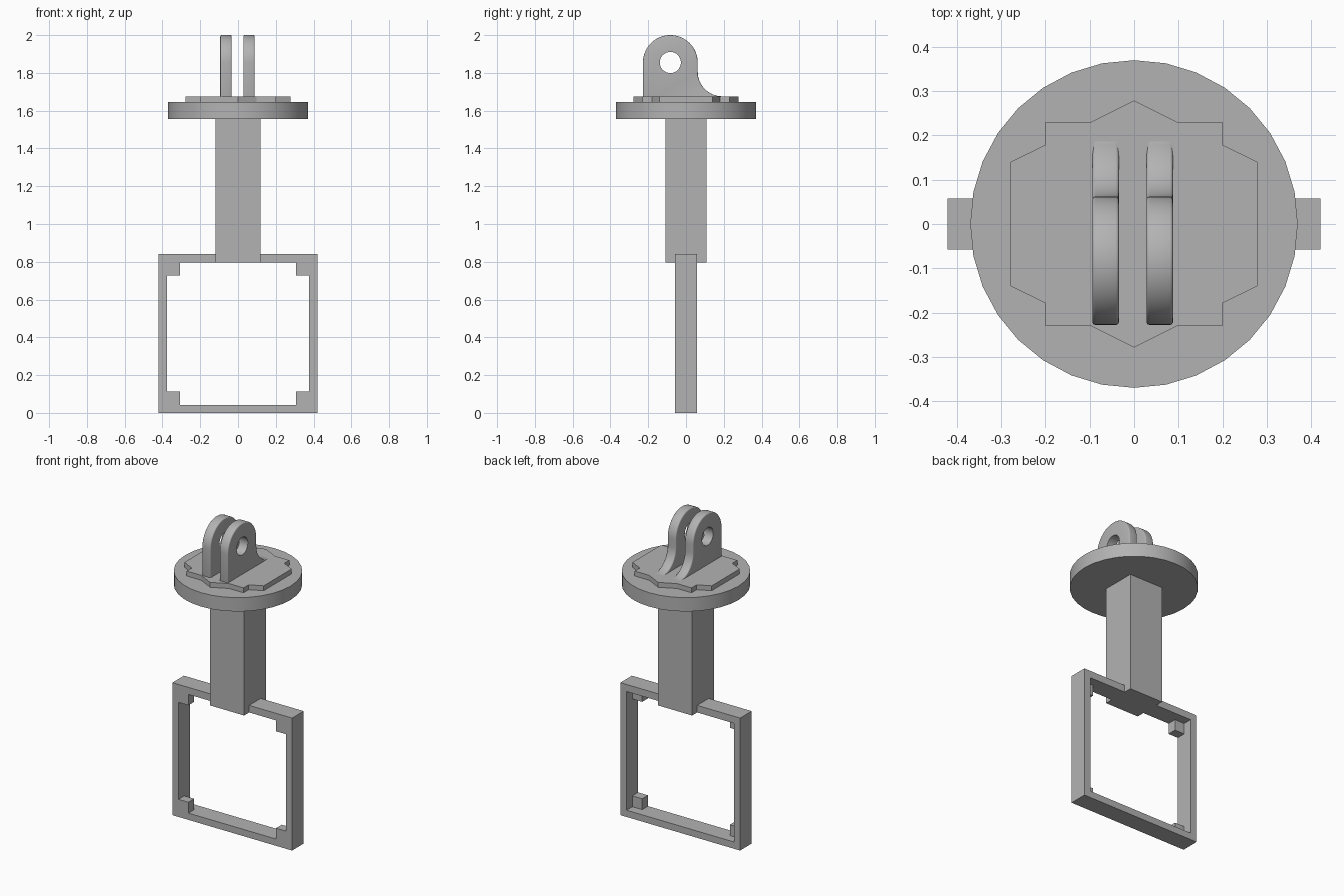
import bpy, bmesh, math
from mathutils import Vector

if "Cube" in bpy.data.objects:
    bpy.data.objects.remove(bpy.data.objects["Cube"])

grey = bpy.data.materials.new("plain grey")
grey.diffuse_color = (0.45, 0.45, 0.45, 1)
grey.use_nodes = True
grey.node_tree.nodes["Principled BSDF"].inputs["Base Color"].default_value = grey.diffuse_color


def prism(name, points, axis, lo, hi):
    """Extrude a 2D outline along z (outline in x, y), y (x, z) or x (y, z)."""
    place = {"z": lambda a, b, c: (a, b, c),
             "y": lambda a, b, c: (a, c, b),
             "x": lambda a, b, c: (c, a, b)}[axis]
    bm = bmesh.new()
    face = bm.faces.new([bm.verts.new(place(a, b, lo)) for a, b in points])
    side = bmesh.ops.extrude_face_region(bm, geom=[face])["geom"]
    moved = [v for v in side if isinstance(v, bmesh.types.BMVert)]
    bmesh.ops.translate(bm, verts=moved, vec=Vector(place(0, 0, hi - lo)))
    bmesh.ops.recalc_face_normals(bm, faces=bm.faces)
    mesh = bpy.data.meshes.new(name)
    bm.to_mesh(mesh)
    bm.free()
    mesh.materials.append(grey)
    obj = bpy.data.objects.new(name, mesh)
    bpy.context.collection.objects.link(obj)
    return obj


def activate(obj):
    bpy.ops.object.select_all(action="DESELECT")
    obj.select_set(True)
    bpy.context.view_layer.objects.active = obj


def cut(obj, cutter):
    mod = obj.modifiers.new("cut", "BOOLEAN")
    mod.operation, mod.solver, mod.object = "DIFFERENCE", "EXACT", cutter
    activate(obj)
    bpy.ops.object.modifier_apply(modifier=mod.name)
    bpy.data.objects.remove(cutter)


def rect(x, y0, y1):
    return [(-x, y0), (x, y0), (x, y1), (-x, y1)]


def arc(cx, cy, r, start, end, n):
    return [(cx + r * math.cos(math.radians(start + (end - start) * i / n)),
             cy + r * math.sin(math.radians(start + (end - start) * i / n)))
            for i in range(n + 1)]


# Square frame: open at the back, with corner blocks left in the front half
frame = prism("square_frame", rect(0.421, 0, 0.842), "y", -0.058, 0.058)
mid, a, b = 0.42, 0.377, 0.308
quarter = [(a, b), (b, b), (b, a)]
cross = quarter + [(-x, z) for x, z in quarter[::-1]]
cross += [(-x, -z) for x, z in cross]
cut(frame, prism("front_cutter", [(x, z + mid) for x, z in cross], "y", -0.2, 0.2))
cut(frame, prism("back_cutter", rect(a, mid - a, mid + a), "y", 0.0, 0.2))

# Column and round flange
prism("column", rect(0.119, -0.109, 0.109), "z", 0.797, 1.57)
disc = prism("round_flange", arc(0, 0, 0.37, 0, 360, 32)[:-1], "z", 1.557, 1.645)
activate(disc)
bpy.ops.object.shade_smooth_by_angle(angle=math.radians(30))

# Mount plate: stretched hexagon merged with a rectangle
corner = [(0.279, 0.14), (0.2, 0.179), (0.2, 0.23), (0.098, 0.23), (0, 0.279)]
half = corner + [(-x, y) for x, y in corner[-2::-1]]
prism("mount_plate", half + [(-x, -y) for x, y in half], "z", 1.635, 1.676)

# Two prongs: rounded top, filleted back foot, softened rims and a pin hole
cy, cz, r, fillet = -0.083, 1.855, 0.145, 0.13
outline = [(cy - r, 1.62), (cy + r + fillet, 1.62)]
outline += arc(cy + r + fillet, 1.676 + fillet, fillet, 270, 180, 14)
outline += arc(cy, cz, r, 0, 180, 32)
for name, x0 in (("left_prong", -0.094), ("right_prong", 0.028)):
    prong = prism(name, outline, "x", x0, x0 + 0.06)
    activate(prong)
    mod = prong.modifiers.new("rim", "BEVEL")
    mod.width, mod.segments, mod.angle_limit = 0.007, 3, math.radians(60)
    bpy.ops.object.modifier_apply(modifier=mod.name)
    cut(prong, prism("pin_cutter", arc(cy, cz, 0.056, 0, 360, 32)[:-1], "x", -0.3, 0.3))
    activate(prong)
    bpy.ops.object.shade_smooth_by_angle(angle=math.radians(35))
